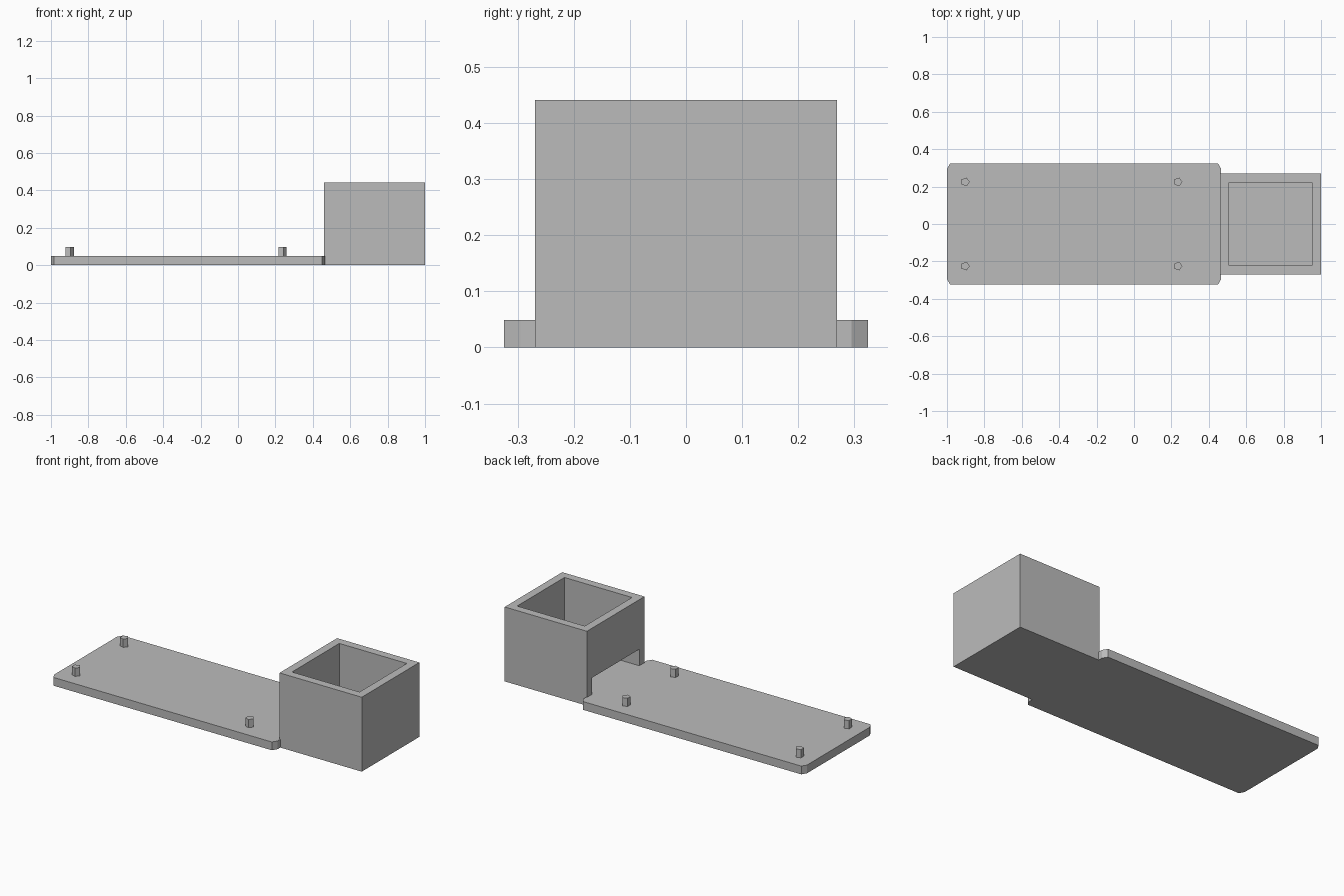
import bpy, bmesh, math

cube = bpy.data.objects.get("Cube")
if cube:
    bpy.data.objects.remove(cube, do_unlink=True)

grey = bpy.data.materials.new("plain_grey")
grey.use_nodes = True
colour = (0.5, 0.5, 0.5, 1)
grey.diffuse_color = colour
grey.node_tree.nodes["Principled BSDF"].inputs["Base Color"].default_value = colour


def prism(name, outline, z0, z1):
    """Extrude a flat outline between two heights."""
    bm = bmesh.new()
    face = bm.faces.new([bm.verts.new((x, y, z0)) for x, y in outline])
    top = bmesh.ops.extrude_face_region(bm, geom=[face])["geom"]
    bmesh.ops.translate(bm, vec=(0, 0, z1 - z0),
                        verts=[g for g in top if isinstance(g, bmesh.types.BMVert)])
    bmesh.ops.recalc_face_normals(bm, faces=bm.faces)
    mesh = bpy.data.meshes.new(name)
    bm.to_mesh(mesh)
    bm.free()
    mesh.materials.append(grey)
    obj = bpy.data.objects.new(name, mesh)
    bpy.context.collection.objects.link(obj)
    return obj


def rect(x0, x1, half_y):
    return [(x0, -half_y), (x1, -half_y), (x1, half_y), (x0, half_y)]


def ring(cx, cy, radius, sides):
    return [(cx + radius * math.cos(math.tau * i / sides),
             cy + radius * math.sin(math.tau * i / sides)) for i in range(sides)]


def cut(target, cutter):
    mod = target.modifiers.new("cut", 'BOOLEAN')
    mod.operation = 'DIFFERENCE'
    mod.solver = 'EXACT'
    mod.object = cutter
    cutter.hide_render = True
    cutter.hide_set(True)
    cutter.display_type = 'WIRE'


FLOOR = 0.049

# Base plate with coarse, clipped corners
x0, x1, y, dx, dy = -1.0, 0.466, 0.324, 0.017, 0.029
prism("base_plate", [
    (x0 + dx, -y), (x1 - dx, -y), (x1, -y + dy), (x1, y - dy),
    (x1 - dx, y), (x0 + dx, y), (x0, y - dy), (x0, -y + dy)], 0, FLOOR)

# Five-sided mounting pegs
for end, px in (("right", -0.902), ("left", 0.235)):
    for side, py in (("front", -0.225), ("back", 0.225)):
        prism(f"peg_{side}_{end}", ring(px, py, 0.024, 5), FLOOR - 0.01, 2 * FLOOR)

# Open-topped box with a slot in the wall above the plate
box = prism("open_box", rect(0.461, 1.0, 0.2695), 0, 0.441)
cut(box, prism("box_cavity_cutter", rect(0.509, 0.952, 0.2215), FLOOR, 0.6))
cut(box, prism("slot_cutter", rect(0.4, 0.6, 0.2215), FLOOR, 0.147))
